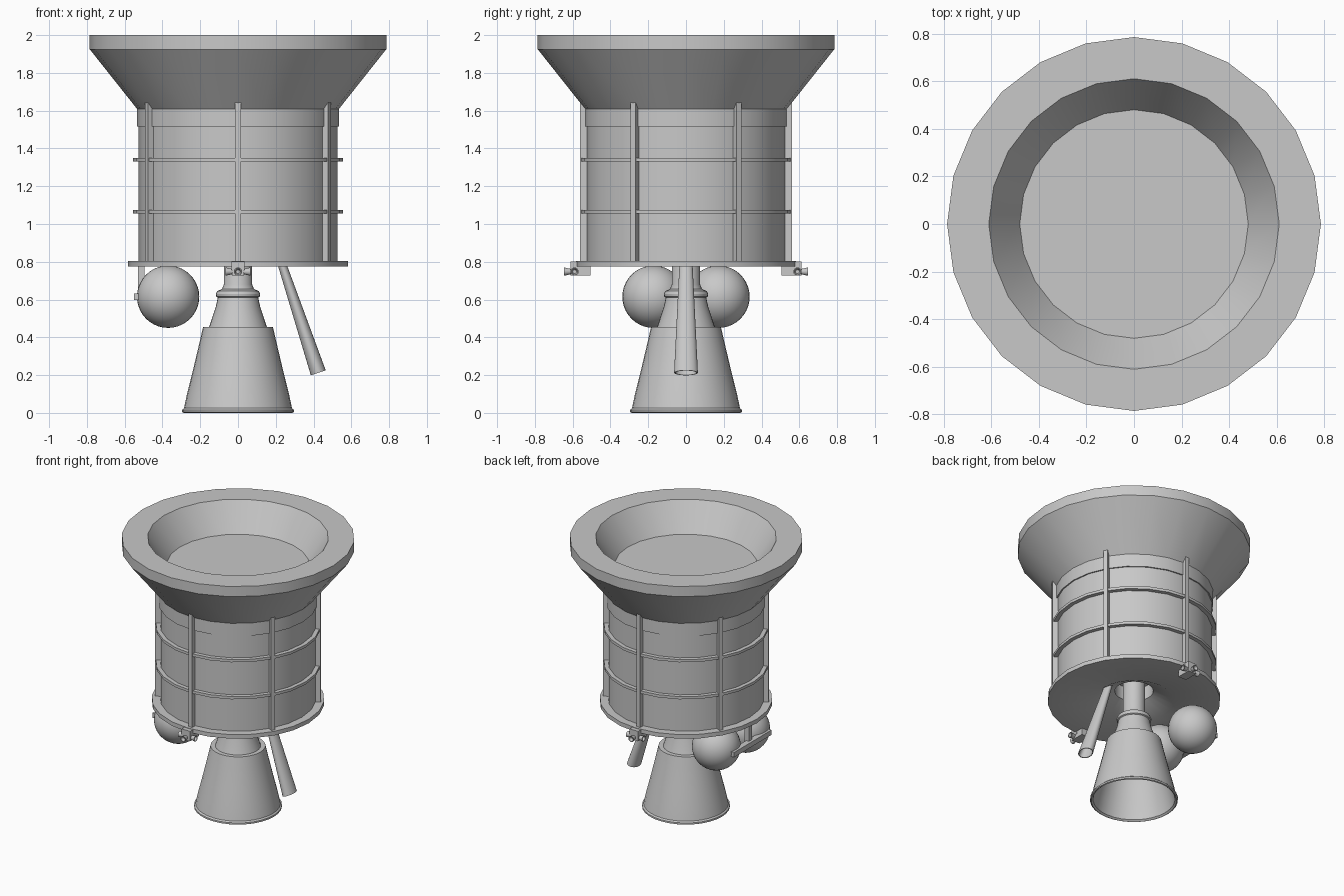
import bpy, bmesh
from math import sin, cos, pi, radians
from mathutils import Matrix, Vector

if "Cube" in bpy.data.objects:
    bpy.data.objects.remove(bpy.data.objects["Cube"])

grey = bpy.data.materials.new("plain grey")
grey.use_nodes = True
colour = (0.58, 0.58, 0.58, 1)
grey.diffuse_color = colour
grey.node_tree.nodes["Principled BSDF"].inputs["Base Color"].default_value = colour


def finish(name, bm, matrix=Matrix()):
    bmesh.ops.remove_doubles(bm, verts=bm.verts, dist=1e-5)
    bmesh.ops.recalc_face_normals(bm, faces=bm.faces)
    bm.transform(matrix)
    mesh = bpy.data.meshes.new(name)
    bm.to_mesh(mesh)
    bm.free()
    mesh.materials.append(grey)
    mesh.polygons.foreach_set("use_smooth", [True] * len(mesh.polygons))
    mesh.set_sharp_from_angle(angle=radians(30))
    obj = bpy.data.objects.new(name, mesh)
    bpy.context.collection.objects.link(obj)
    return obj


def lathe(name, profile, sides=24, closed=False, matrix=Matrix()):
    """Turn (radius, height) points around the z axis."""
    bm = bmesh.new()
    rings = [[bm.verts.new((r * cos(2 * pi * i / sides), r * sin(2 * pi * i / sides), z))
              for i in range(sides)] for r, z in profile]
    pairs = list(zip(rings, rings[1:])) + ([(rings[-1], rings[0])] if closed else [])
    for a, b in pairs:
        for i in range(sides):
            j = (i + 1) % sides
            bm.faces.new((a[i], a[j], b[j], b[i]))
    bmesh.ops.dissolve_degenerate(bm, edges=bm.edges, dist=1e-6)
    return finish(name, bm, matrix)


def box(name, low, high, matrix=Matrix()):
    bm = bmesh.new()
    low, high = Vector(low), Vector(high)
    place = Matrix.Translation((low + high) / 2) @ Matrix.Diagonal((*(high - low), 1))
    bmesh.ops.create_cube(bm, size=1, matrix=place)
    return finish(name, bm, matrix)


def aim(start, direction):
    turn = Vector(direction).to_track_quat('Z', 'Y').to_matrix().to_4x4()
    return Matrix.Translation(start) @ turn


# Flared adapter with its recessed floor, and the collar under it
lathe("flared_adapter", [(0, 1.8), (0.48, 1.8), (0.61, 2), (0.785, 2), (0.785, 1.925),
                         (0.535, 1.61), (0.535, 1.515), (0.525, 1.515)])

# Cylindrical body
lathe("body", [(0.526, 1.6), (0.526, 0.8)])

# Base plate with a conical engine recess
lathe("base_plate", [(0.5, 0.805), (0.582, 0.805), (0.582, 0.775), (0.275, 0.775),
                     (0.13, 0.85), (0.13, 0.95), (0, 0.95)])

# Hoops around the body
for label, z in (("lower", 1.065), ("upper", 1.34)):
    lathe(label + "_hoop", [(0.52, z - 0.01), (0.555, z - 0.01),
                            (0.555, z + 0.01), (0.52, z + 0.01)], closed=True)

# Six upright rails
for i in range(6):
    box(f"rail_{i + 1}", (0.52, -0.015, 0.8), (0.56, 0.015, 1.645),
        Matrix.Rotation(radians(30 + 60 * i), 4, 'Z'))

# Main engine: feed pipe, chamber and hollow bell
lathe("engine_chamber", [(0.075, 0.95), (0.075, 0.68), (0.085, 0.655), (0.11, 0.645),
                         (0.117, 0.63), (0.115, 0.615), (0.107, 0.61), (0.118, 0.56),
                         (0.155, 0.45), (0, 0.45)], 32)
lathe("engine_bell", [(0.14, 0.455), (0.185, 0.455), (0.202, 0.38), (0.24, 0.22), (0.27, 0.1),
                      (0.286, 0.025), (0.296, 0.016), (0.296, 0.004), (0.288, 0),
                      (0.276, 0.01), (0.255, 0.11), (0.225, 0.22), (0.188, 0.38),
                      (0.165, 0.44), (0, 0.44)], 32)

# Slanted exhaust duct, flattened and open at the lower end
top, end = Vector((0.222, 0, 0.82)), Vector((0.425, 0, 0.212))
length = (end - top).length
slant = aim(top, end - top)
# Keep the broad axis of the duct along y
broad_x = abs((slant.to_3x3() @ Vector((1, 0, 0))).y) > 0.5
flat = Matrix.Diagonal((1, 0.66, 1, 1) if broad_x else (0.66, 1, 1, 1))
lathe("exhaust_duct", [(0, 0), (0.033, 0), (0.063, length), (0.056, length),
                       (0.03, 0.05), (0, 0.05)], 24, matrix=slant @ flat)

# Pair of round tanks
for label, y in (("front", -0.172), ("back", 0.172)):
    bm = bmesh.new()
    bmesh.ops.create_uvsphere(bm, u_segments=32, v_segments=20, radius=0.165,
                              matrix=Matrix.Translation((-0.37, y, 0.615)))
    finish(label + "_tank", bm)

# Tank bracket
box("tank_bar", (-0.55, -0.22, 0.597), (-0.507, 0.22, 0.633))
box("tank_post", (-0.53, -0.018, 0.6), (-0.495, 0.018, 0.78))

# Steering thruster clusters at the front and back
nozzle = [(0, 0), (0.014, 0), (0.022, 0.035), (0.017, 0.035), (0.01, 0.012), (0, 0.012)]
for label, angle in (("front", 0), ("back", pi)):
    turn = Matrix.Rotation(angle, 4, 'Z')
    box(label + "_thruster_mount", (-0.035, -0.612, 0.755), (0.035, -0.56, 0.802), turn)
    box(label + "_thruster_arm", (-0.033, -0.612, 0.727), (0.033, -0.505, 0.775), turn)
    for side, start, way in (("outer", (0, -0.61, 0.748), (0, -1, 0)),
                             ("left", (0.031, -0.59, 0.748), (1, 0, 0)),
                             ("right", (-0.031, -0.59, 0.748), (-1, 0, 0))):
        lathe(f"{label}_{side}_nozzle", nozzle, 16, matrix=turn @ aim(start, way))
